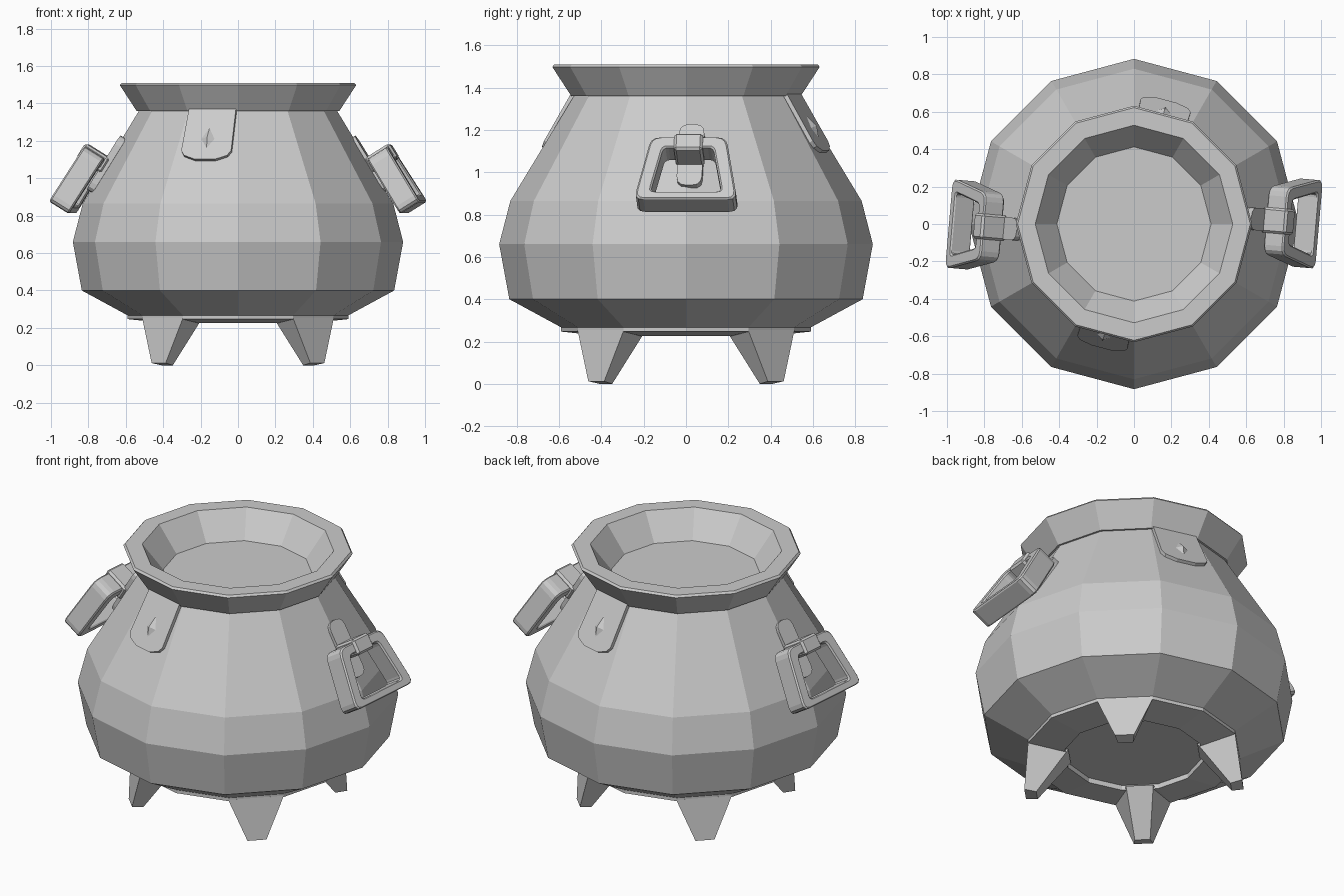
import bpy, bmesh
from math import cos, sin, pi, radians
from mathutils import Vector, Matrix

if "Cube" in bpy.data.objects:
    bpy.data.objects.remove(bpy.data.objects["Cube"])


def finish(name, bm, bevel=0):
    bmesh.ops.remove_doubles(bm, verts=bm.verts, dist=1e-5)
    bmesh.ops.recalc_face_normals(bm, faces=bm.faces)
    me = bpy.data.meshes.new(name)
    bm.to_mesh(me)
    bm.free()
    ob = bpy.data.objects.new(name, me)
    bpy.context.collection.objects.link(ob)
    if bevel:
        m = ob.modifiers.new("bevel", 'BEVEL')
        m.width, m.segments, m.limit_method = bevel, 1, 'ANGLE'
        m.angle_limit = radians(50)
    return ob


def lathe(name, profile, n=12):
    # turned shape; radius 0 at an end closes it with a single cap
    bm = bmesh.new()
    rings = [[bm.verts.new((r * cos(2 * pi * i / n), r * sin(2 * pi * i / n), z))
              for i in range(n)] for r, z in profile]
    for a, b in zip(rings, rings[1:]):
        for i in range(n):
            j = (i + 1) % n
            bm.faces.new((a[i], a[j], b[j], b[i]))
    bm.faces.new(rings[0])
    bm.faces.new(rings[-1])
    return finish(name, bm)


def rounded(pts, r, n=3):
    # round every corner of a 2D outline
    out = []
    for i, p in enumerate(pts):
        p = Vector(p)
        a = p + (Vector(pts[i - 1]) - p).normalized() * r
        b = p + (Vector(pts[(i + 1) % len(pts)]) - p).normalized() * r
        for k in range(n + 1):
            t = k / n
            out.append(a * (1 - t) ** 2 + p * 2 * t * (1 - t) + b * t * t)
    return out


def trapezoid(top_hw, top, bot_hw, bot):
    return [(-bot_hw, bot), (bot_hw, bot), (top_hw, top), (-top_hw, top)]


def slab(name, outline, n0, n1, mat, hole=None, bevel=0):
    # outline extruded along the local normal, with an optional hole
    bm = bmesh.new()
    loops = [[[bm.verts.new(mat @ Vector((p[0], p[1], h))) for p in o] for h in (n0, n1)]
             for o in ([outline, hole] if hole else [outline])]
    count = len(outline)
    pairs = [(l[0], l[1]) for l in loops]
    if hole:
        pairs += [(loops[0][k], loops[1][k]) for k in (0, 1)]
    else:
        bm.faces.new(loops[0][0])
        bm.faces.new(loops[0][1])
    for a, b in pairs:
        for i in range(count):
            j = (i + 1) % count
            bm.faces.new((a[i], a[j], b[j], b[i]))
    return finish(name, bm, bevel)


def frame(origin, azimuth, run, rise):
    # local axes: x along the wall, y up the slope, z outwards
    out = Vector((cos(azimuth), sin(azimuth), 0))
    up = (Vector((0, 0, rise)) - out * run).normalized()
    side = Vector((-sin(azimuth), cos(azimuth), 0))
    m = Matrix((side, up, side.cross(up))).transposed().to_4x4()
    m.translation = origin
    return m


# pot body, flared rim and contents
lathe("pot_body", [(.385, .255), (.385, .225), (.59, .247), (.59, .267), (.835, .40),
                   (.883, .66), (.83, .865), (.53, 1.36)])
lathe("pot_rim_and_contents", [(.50, 1.36), (.542, 1.36), (.632, 1.498), (.622, 1.51),
                               (.528, 1.51), (.41, 1.357)])

# four tapered legs on the diagonals
for i in range(4):
    bm = bmesh.new()
    rot = Matrix.Rotation(pi / 4 + i * pi / 2, 4, 'Z')
    rings = []
    for ro, wo, zo, ri, wi, zi in ((.57, .155, .255, .355, .075, .24),
                                   (.60, .053, .012, .535, .042, 0)):
        rings.append([bm.verts.new(rot @ Vector(p)) for p in
                      ((ro, -wo, zo), (ro, wo, zo), (ri, wi, zi), (ri, -wi, zi))])
    a, b = rings
    for k in range(4):
        j = (k + 1) % 4
        bm.faces.new((a[k], a[j], b[j], b[k]))
    bm.faces.new(a)
    bm.faces.new(b)
    finish(f"leg_{i + 1}", bm)

# each side repeats after a half turn: handle left/right, patch front/back
for k, (side, face) in enumerate((("right", "back"), ("left", "front"))):
    turn = Matrix.Rotation(k * pi, 4, 'Z')

    # handle ring, its mounting strap and the loop over its top bar
    m = turn @ frame((.8425, .01, .9975), radians(-5), .53, .85)
    slab(f"{side}_handle_ring", rounded(trapezoid(.178, .163, .245, -.183), .045), -.0625, .0625, m,
         hole=rounded(trapezoid(.118, .105, .168, -.14), .025), bevel=.008)
    slab(f"{side}_handle_strap", rounded(trapezoid(.06, .31, .06, -.03), .05), -.10, -.062, m)
    slab(f"{side}_handle_loop", trapezoid(.068, .178, .068, .085), -.085, .075, m, bevel=.012)

    # patch lying on one wall facet, with a small pyramid stud
    az = radians(75)
    ap = .626 * cos(pi / 12)
    m = turn @ frame((ap * cos(az), ap * sin(az), 1.2), az, .30 * cos(pi / 12), .50)
    patch = [(-.13, .185), (-.138, -.07), (-.12, -.10), (-.055, -.125),
             (.055, -.125), (.12, -.10), (.138, -.07), (.13, .185)]
    slab(f"{face}_patch", patch, -.02, .02, m)
    bm = bmesh.new()
    base = [bm.verts.new(m @ Vector(p)) for p in
            ((-.04, 0, .018), (0, -.06, .018), (.04, 0, .018), (0, .075, .018))]
    tip = bm.verts.new(m @ Vector((0, 0, .04)))
    bm.faces.new(base)
    for i in range(4):
        bm.faces.new((base[i], base[(i + 1) % 4], tip))
    finish(f"{face}_patch_stud", bm)
